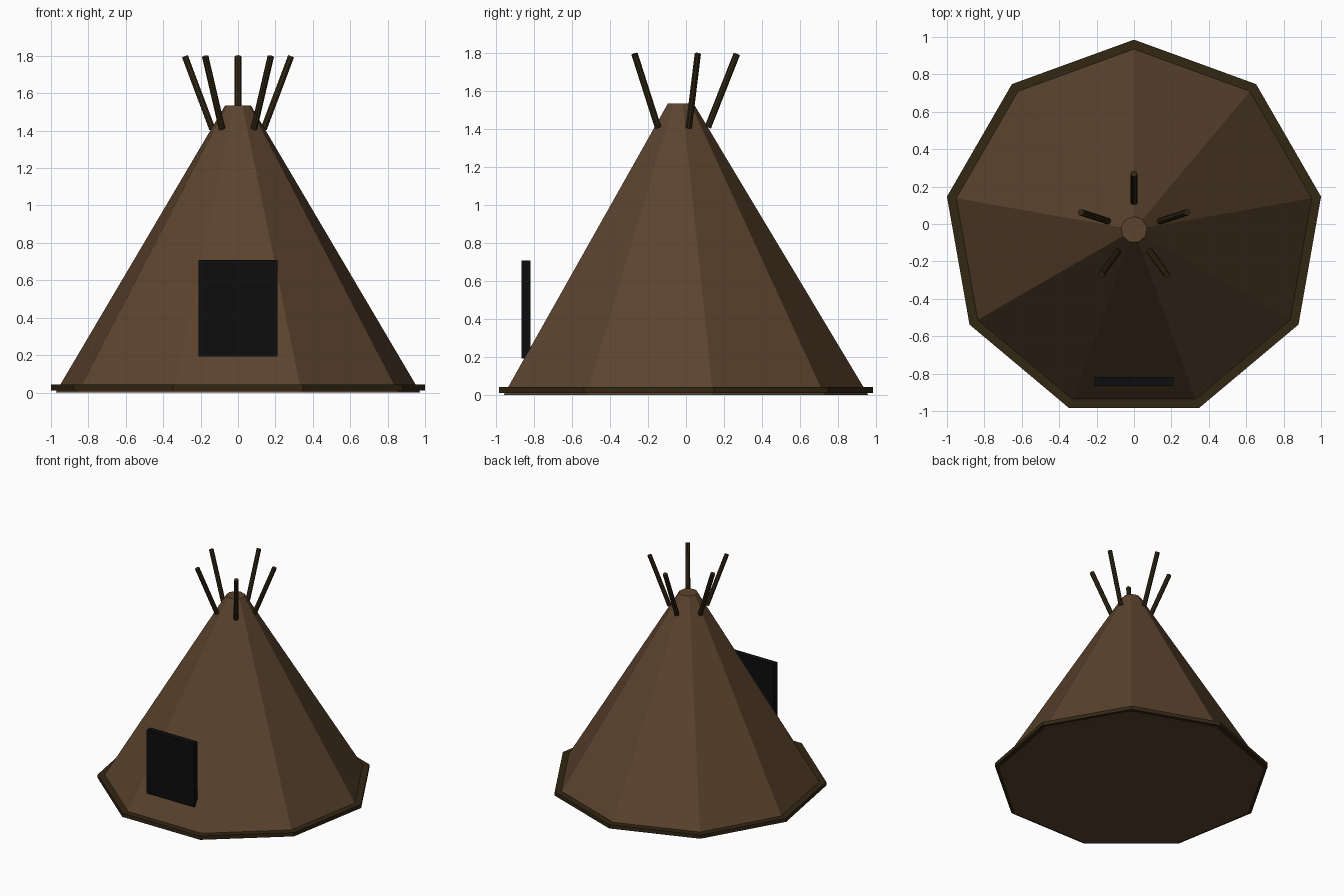
import bpy, math
from mathutils import Vector

if "Cube" in bpy.data.objects:
    bpy.data.objects.remove(bpy.data.objects["Cube"])

CY = -0.03          # centre of the nine-sided plan
SIDES = 9


def material(name, rgb):
    m = bpy.data.materials.new(name)
    m.diffuse_color = (*rgb, 1)
    m.use_nodes = True
    m.node_tree.nodes["Principled BSDF"].inputs["Base Color"].default_value = m.diffuse_color
    return m


hide = material("brown hide", (0.105, 0.057, 0.027))
wood = material("dark wood", (0.032, 0.020, 0.007))
black = material("door black", (0.004, 0.004, 0.004))


def finish(name, mat):
    ob = bpy.context.object
    ob.name = name
    ob.data.materials.append(mat)
    return ob


def frustum(name, mat, r1, r2, z1, z2):
    # The first corner of the polygon points to the back (+y)
    bpy.ops.mesh.primitive_cone_add(vertices=SIDES, radius1=r1, radius2=r2,
                                    depth=z2 - z1, location=(0, CY, (z1 + z2) / 2))
    return finish(name, mat)


# Tent cover and ground rim
frustum("tent_cover", hide, 0.99, 0.07, 0.0, 1.535)
frustum("base_rim", wood, 1.0155, 1.0155, 0.012, 0.042)

# Five poles fanning out around the peak
for i in range(5):
    a = math.radians(90 + 72 * i)
    out = Vector((math.cos(a), math.sin(a), 0))
    low = out * 0.145 + Vector((0, CY, 1.41))
    high = out * 0.298 + Vector((0, CY, 1.797))
    d = high - low
    bpy.ops.mesh.primitive_cylinder_add(vertices=8, radius=0.0175, depth=d.length,
                                        location=(low + high) / 2)
    pole = finish("pole_%d" % (i + 1), wood)
    pole.rotation_euler = d.to_track_quat('Z', 'Y').to_euler()

# Upright door panel in front
bpy.ops.mesh.primitive_cube_add(size=1, location=(0, -0.842, 0.45))
door = finish("door", black)
door.scale = (0.424, 0.046, 0.516)
